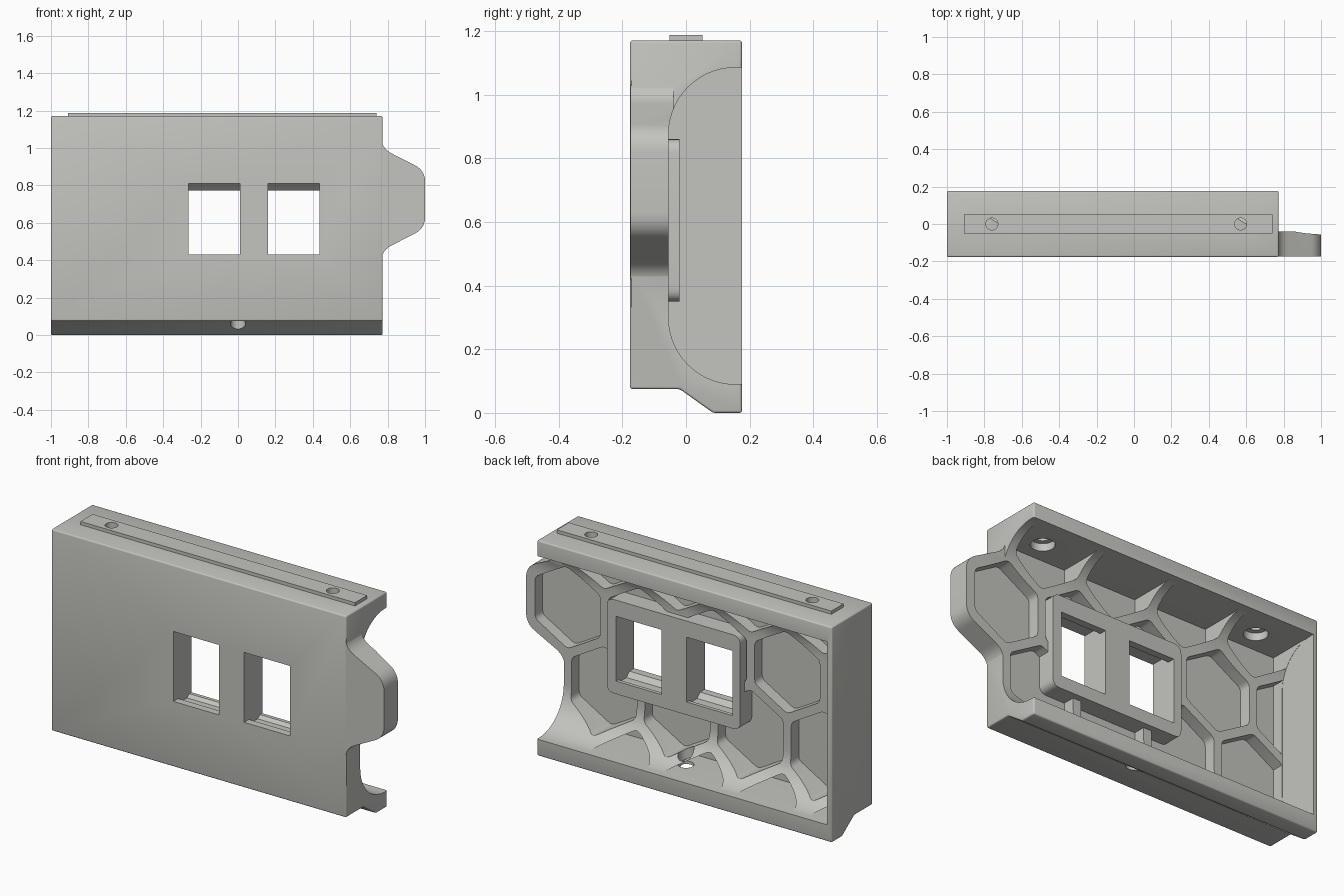
import bpy, bmesh, math
from mathutils import Vector

if "Cube" in bpy.data.objects:
    bpy.data.objects.remove(bpy.data.objects["Cube"])

grey = bpy.data.materials.new("light_grey_plastic")
grey.diffuse_color = (0.55, 0.55, 0.52, 1)
grey.use_nodes = True
grey.node_tree.nodes["Principled BSDF"].inputs["Base Color"].default_value = grey.diffuse_color


def rounded(points, radius, steps=6):
    """Round every corner of a closed 2D outline."""
    out = []
    for i, p in enumerate(points):
        p = Vector(p)
        a, b = Vector(points[i - 1]) - p, Vector(points[(i + 1) % len(points)]) - p
        a = p + a.normalized() * min(radius, a.length * 0.45)
        b = p + b.normalized() * min(radius, b.length * 0.45)
        for k in range(steps + 1):
            t = k / steps
            out.append(a * (1 - t) ** 2 + p * 2 * t * (1 - t) + b * t * t)
    return out


def prism(name, outlines, axis, lo, hi, bevel=0):
    """Extrude 2D outlines: axis x uses (y, z), axis y uses (x, z), axis z uses (x, y)."""
    place = {"x": lambda p, d: (d, p[0], p[1]),
             "y": lambda p, d: (p[0], d, p[1]),
             "z": lambda p, d: (p[0], p[1], d)}[axis]
    bm = bmesh.new()
    for pts in outlines:
        low = [bm.verts.new(place(p, lo)) for p in pts]
        high = [bm.verts.new(place(p, hi)) for p in pts]
        bm.faces.new(low)
        bm.faces.new(high)
        for i in range(len(pts)):
            j = (i + 1) % len(pts)
            bm.faces.new((low[i], low[j], high[j], high[i]))
    bmesh.ops.recalc_face_normals(bm, faces=bm.faces)
    if bevel:
        sharp = [e for e in bm.edges if e.calc_face_angle(0) > 0.5]
        bmesh.ops.bevel(bm, geom=sharp, offset=bevel, segments=3,
                        profile=0.5, affect="EDGES", clamp_overlap=True)
    mesh = bpy.data.meshes.new(name)
    bm.to_mesh(mesh)
    bm.free()
    mesh.materials.append(grey)
    ob = bpy.data.objects.new(name, mesh)
    bpy.context.collection.objects.link(ob)
    return ob


def combine(target, tool, operation):
    """Apply a boolean and discard the tool."""
    mod = target.modifiers.new("combine", "BOOLEAN")
    mod.object, mod.operation, mod.solver = tool, operation, "EXACT"
    bpy.context.view_layer.objects.active = target
    bpy.ops.object.modifier_apply(modifier=mod.name)
    bpy.data.objects.remove(tool)


def rect(x0, x1, z0, z1):
    return [(x0, z0), (x1, z0), (x1, z1), (x0, z1)]


def circle(x, y, r, n=32):
    return [(x + r * math.cos(2 * math.pi * k / n), y + r * math.sin(2 * math.pi * k / n))
            for k in range(n)]


# Housing: stepped side profile, extruded along its length
side = [(-.176, .075), (-.02, .075), (.085, 0), (.176, 0), (.176, 1.17), (-.176, 1.17)]
housing = prism("housing", [side], "x", -1, .773, bevel=.008)

# Side tab with flared root
tab = [(.6, 1.12), (.768, 1.12), (.768, .998), (1, .88), (1, .57), (.768, .452), (.768, .33), (.6, .33)]
combine(housing, prism("tab", [rounded(tab, .06)], "y", -.1745, -.04), "UNION")

# Cavity open at the back and right end, with large inner fillets
y0, r, top, low = -.055, .21, 1.085, .09
arc = [math.pi / 2 * k / 14 for k in range(15)]
cavity = [(.3, low)]
cavity += [(y0 + r - r * math.sin(a), low + r - r * math.cos(a)) for a in arc]
cavity += [(y0 + r - r * math.cos(a), top - r + r * math.sin(a)) for a in arc]
cavity += [(.3, top)]
combine(housing, prism("cavity_cutter", [cavity], "x", -.972, 1.2), "DIFFERENCE")

# Honeycomb pockets, trimmed to the inside of the walls
pitch, apothem = .44, .196
cells = []
for row in (-2, -1, 0, 1):
    for col in range(5):
        x = .75 - pitch * (col + (.5 if row % 2 else 0))
        z = .725 + row * pitch * .866
        if row == -2 and col == 0:
            continue
        R = apothem / math.cos(math.pi / 6)
        hexagon = [(x + R * math.sin(k * math.pi / 3), z + R * math.cos(k * math.pi / 3)) for k in range(6)]
        cells.append(rounded(hexagon, .022, 3))
pockets = prism("pocket_cutter", cells, "y", -.12, .2)
combine(pockets, prism("pocket_limit", [rect(-.971, 1.1, low + .001, top - .001)], "y", -.2, .165), "INTERSECT")
combine(housing, pockets, "DIFFERENCE")

# Socket block on the inside of the front wall
block = prism("socket_block", [rounded(rect(-.312, .49, .35, .86), .045)], "y", -.14, -.02)
combine(housing, block, "UNION")

# Two sockets with a sloped upper catch and a lower ledge
socket = [(-.3, .43), (-.135, .43), (-.11, .405), (-.06, .405), (-.04, .42), (.1, .42),
          (.1, .772), (-.06, .772), (-.1, .81), (-.3, .81)]
for x0, x1 in ((-.265, .01), (.16, .435)):
    combine(housing, prism("socket_cutter", [socket], "x", x0, x1), "DIFFERENCE")

# Rail along the top
rail = prism("top_rail", [rect(-.91, .74, -.052, .052)], "z", 1.165, 1.188)

# Screw holes: two counterbored in the top, one in the bottom
for x in (-.76, .57):
    for part in (housing, rail):
        combine(part, prism("hole_cutter", [circle(x, 0, .032)], "z", 1.0, 1.3), "DIFFERENCE")
    combine(housing, prism("counterbore_cutter", [circle(x, 0, .06)], "z", 1.0, 1.125), "DIFFERENCE")
combine(housing, prism("hole_cutter", [circle(0, 0, .04)], "z", -.1, .22), "DIFFERENCE")

# Smooth the curved faces and keep the edges crisp
for ob in (housing, rail):
    bpy.ops.object.select_all(action="DESELECT")
    ob.select_set(True)
    bpy.context.view_layer.objects.active = ob
    bpy.ops.object.shade_smooth_by_angle(angle=math.radians(30))
